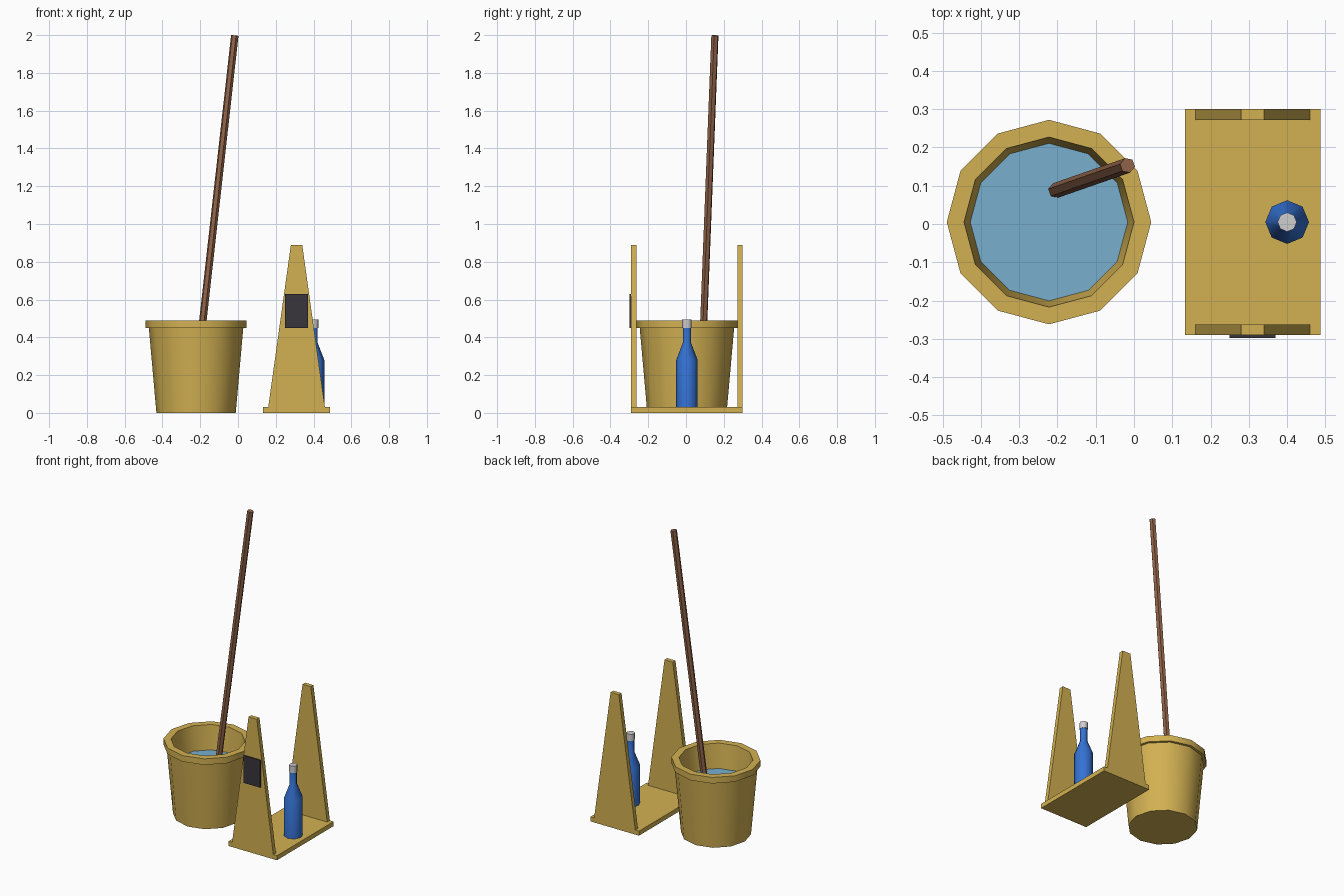
import bpy, bmesh
from math import cos, sin, pi, radians
from mathutils import Vector

cube = bpy.data.objects.get("Cube")
if cube:
    bpy.data.objects.remove(cube)


def material(name, r, g, b):
    m = bpy.data.materials.new(name)
    m.use_nodes = True
    m.diffuse_color = (r, g, b, 1)
    node = next(n for n in m.node_tree.nodes if n.type == 'BSDF_PRINCIPLED')
    node.inputs["Base Color"].default_value = (r, g, b, 1)
    return m


yellow = material("mustard_yellow", 0.65, 0.44, 0.085)
blue = material("bottle_blue", 0.035, 0.17, 0.66)
water_blue = material("water_blue", 0.19, 0.43, 0.62)
brown = material("wood_brown", 0.28, 0.125, 0.065)
charcoal = material("charcoal", 0.04, 0.035, 0.045)
grey = material("cap_grey", 0.62, 0.62, 0.62)


def finish(name, bm, mat, location=(0, 0, 0), smooth=None):
    bmesh.ops.recalc_face_normals(bm, faces=bm.faces)
    mesh = bpy.data.meshes.new(name)
    bm.to_mesh(mesh)
    bm.free()
    mesh.materials.append(mat)
    ob = bpy.data.objects.new(name, mesh)
    ob.location = location
    bpy.context.collection.objects.link(ob)
    if smooth:
        bpy.ops.object.select_all(action='DESELECT')
        ob.select_set(True)
        bpy.context.view_layer.objects.active = ob
        bpy.ops.object.shade_smooth_by_angle(angle=radians(smooth))
    return ob


def lathe(name, profile, sides, mat, location, smooth=None):
    """Closed solid: rings of (radius, height), capped at both ends."""
    bm = bmesh.new()
    rings = [[bm.verts.new((r * cos(2 * pi * i / sides), r * sin(2 * pi * i / sides), z))
              for i in range(sides)] for r, z in profile]
    for a, b in zip(rings, rings[1:]):
        for i in range(sides):
            j = (i + 1) % sides
            bm.faces.new((a[i], a[j], b[j], b[i]))
    bm.faces.new(rings[0])
    bm.faces.new(rings[-1])
    return finish(name, bm, mat, location, smooth)


def slab(name, outline, y0, y1, mat):
    """Outline in x and z, extruded along y."""
    bm = bmesh.new()
    front = [bm.verts.new((x, y0, z)) for x, z in outline]
    back = [bm.verts.new((x, y1, z)) for x, z in outline]
    bm.faces.new(front)
    bm.faces.new(back)
    for i in range(len(outline)):
        j = (i + 1) % len(outline)
        bm.faces.new((front[i], front[j], back[j], back[i]))
    return finish(name, bm, mat)


def rect(x0, x1, z0, z1):
    return [(x0, z0), (x1, z0), (x1, z1), (x0, z1)]


# Bucket with rim and hollow inside, and the water in it
bucket_at = (-0.222, 0.005, 0)
lathe("bucket", [(0.21, 0), (0.25, 0.45), (0.267, 0.45), (0.267, 0.49),
                 (0.222, 0.49), (0.175, 0.03)], 12, yellow, bucket_at, 35)
lathe("water", [(0.176, 0.04), (0.206, 0.33)], 12, water_blue, bucket_at)

# Leaning mop handle
top = Vector((-0.017, 0.153, 1.998))
foot = Vector((-0.235, 0.077, 0.05))
axis = top - foot
handle = lathe("mop_handle", [(0.02, 0), (0.02, axis.length)], 6, brown, foot)
handle.rotation_euler = axis.to_track_quat('Z', 'Y').to_euler()

# Stand: base board, two tapered boards and the front plate
slab("stand_base", rect(0.133, 0.487, 0, 0.03), -0.29, 0.30, yellow)
taper = [(0.16, 0.03), (0.46, 0.03), (0.34, 0.89), (0.28, 0.89)]
slab("front_board", taper, -0.29, -0.262, yellow)
slab("back_board", taper, 0.272, 0.30, yellow)
slab("front_plate", rect(0.25, 0.37, 0.45, 0.63), -0.298, -0.29, charcoal)

# Bottle and cap
bottle_at = (0.4, 0.005, 0)
lathe("bottle", [(0.057, 0.03), (0.057, 0.28), (0.022, 0.37), (0.022, 0.455)],
      8, blue, bottle_at, 50)
lathe("bottle_cap", [(0.025, 0.45), (0.025, 0.495)], 8, grey, bottle_at, 50)
